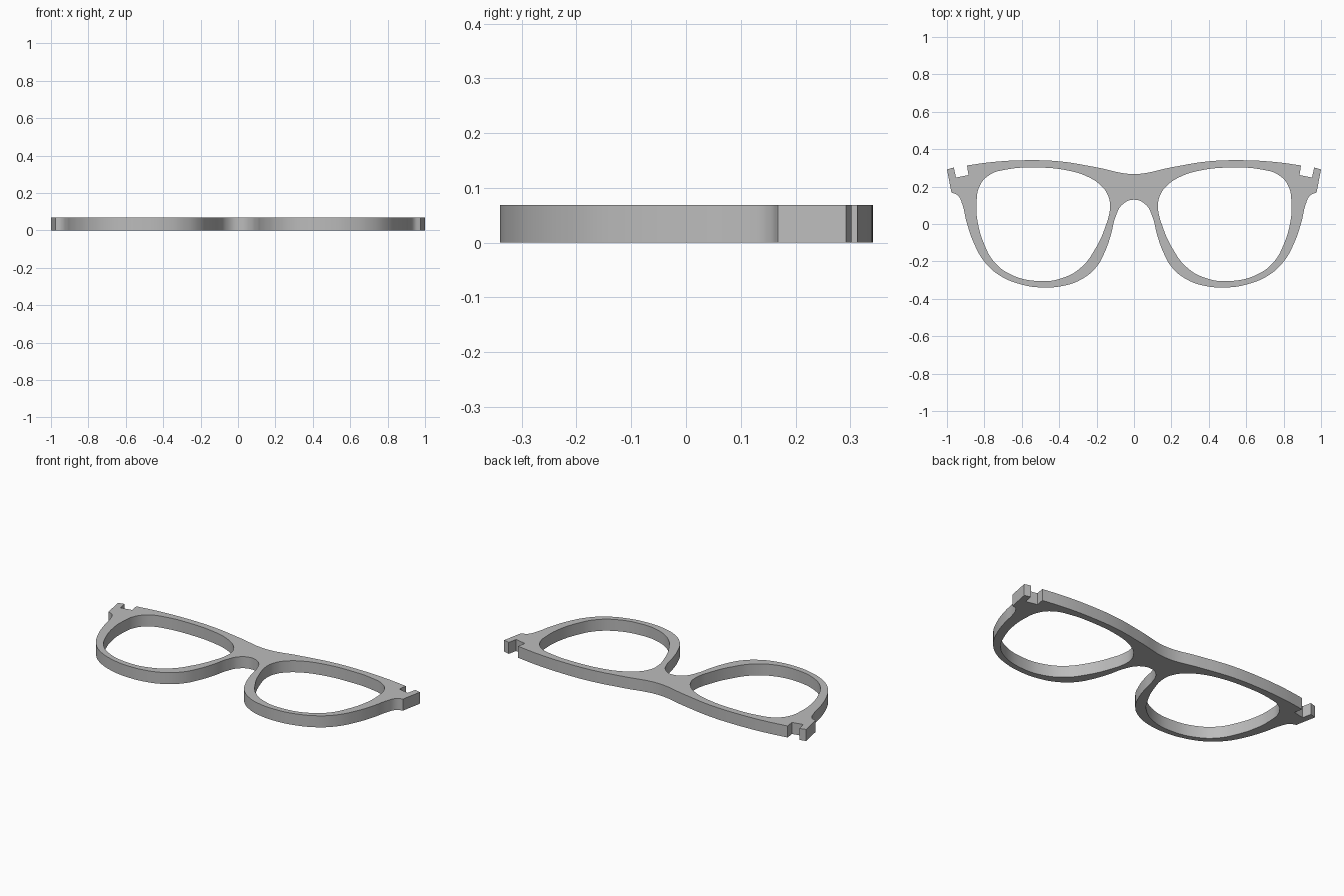
import bpy
import bmesh

THICKNESS = 0.069

cube = bpy.data.objects.get("Cube")
if cube:
    bpy.data.objects.remove(cube, do_unlink=True)

# Half outlines on the +x side, mirrored below
TOP_EDGE = [(0, .267), (.2, .303), (.39, .334), (.57, .341), (.75, .332)]
HINGE_NOTCH = [(.893, .313), (.885, .262), (.952, .248), (.963, .302), (1, .292), (.976, .168)]
LOWER_RIM = [(.942, .153), (.918, .105), (.895, .01), (.855, -.105), (.797, -.205),
             (.715, -.277), (.6, -.324), (.5, -.339), (.38, -.331), (.283, -.297),
             (.203, -.232), (.155, -.147), (.123, -.056), (.1, .035), (.062, .104), (0, .13)]
LENS_HOLE = [(.128, .094), (.139, .152), (.175, .204), (.246, .252), (.353, .286),
             (.54, .302), (.684, .291), (.77, .264), (.824, .206), (.842, .104),
             (.834, 0), (.8, -.11), (.75, -.2), (.663, -.268), (.513, -.305),
             (.38, -.288), (.278, -.228), (.209, -.136), (.155, -.02)]


def mirrored(points):
    return [(-x, y) for x, y in reversed(points)]


def add_spline(curve, points, corners=()):
    """Closed smooth spline with sharp points wherever listed in corners."""
    spline = curve.splines.new("BEZIER")
    spline.bezier_points.add(len(points) - 1)
    spline.use_cyclic_u = True
    spline.resolution_u = 6
    for bez, (x, y) in zip(spline.bezier_points, points):
        bez.co = (x, y, 0)
        kind = "VECTOR" if (x, y) in corners else "AUTO"
        bez.handle_left_type = bez.handle_right_type = kind


# Flat frame profile with two lens openings
curve = bpy.data.curves.new("frame_profile", "CURVE")
curve.dimensions = "2D"
curve.fill_mode = "BOTH"
curve.extrude = THICKNESS / 2
half = TOP_EDGE + HINGE_NOTCH + LOWER_RIM
add_spline(curve, half + mirrored(half[1:-1]), HINGE_NOTCH + mirrored(HINGE_NOTCH))
add_spline(curve, LENS_HOLE)
add_spline(curve, mirrored(LENS_HOLE))
profile = bpy.data.objects.new("frame_profile", curve)
bpy.context.collection.objects.link(profile)
bpy.context.view_layer.update()

# Solid glasses frame
mesh = bpy.data.meshes.new_from_object(
    profile.evaluated_get(bpy.context.evaluated_depsgraph_get()))
bpy.data.objects.remove(profile, do_unlink=True)
bm = bmesh.new()
bm.from_mesh(mesh)
bmesh.ops.remove_doubles(bm, verts=bm.verts, dist=0.0002)
bmesh.ops.translate(bm, verts=bm.verts, vec=(0, 0, THICKNESS / 2))
bmesh.ops.recalc_face_normals(bm, faces=bm.faces)
bm.to_mesh(mesh)
bm.free()
mesh.name = "glasses_frame"
frame = bpy.data.objects.new("glasses_frame", mesh)
bpy.context.collection.objects.link(frame)

# Plain grey material
grey = bpy.data.materials.new("plain_grey")
grey.use_nodes = True
colour = (0.5, 0.5, 0.5, 1)
grey.diffuse_color = colour
grey.node_tree.nodes["Principled BSDF"].inputs["Base Color"].default_value = colour
mesh.materials.clear()
mesh.materials.append(grey)

# Smooth rims, sharp cap edges and notch corners
bpy.ops.object.select_all(action="DESELECT")
frame.select_set(True)
bpy.context.view_layer.objects.active = frame
bpy.ops.object.shade_smooth_by_angle(angle=0.52)
